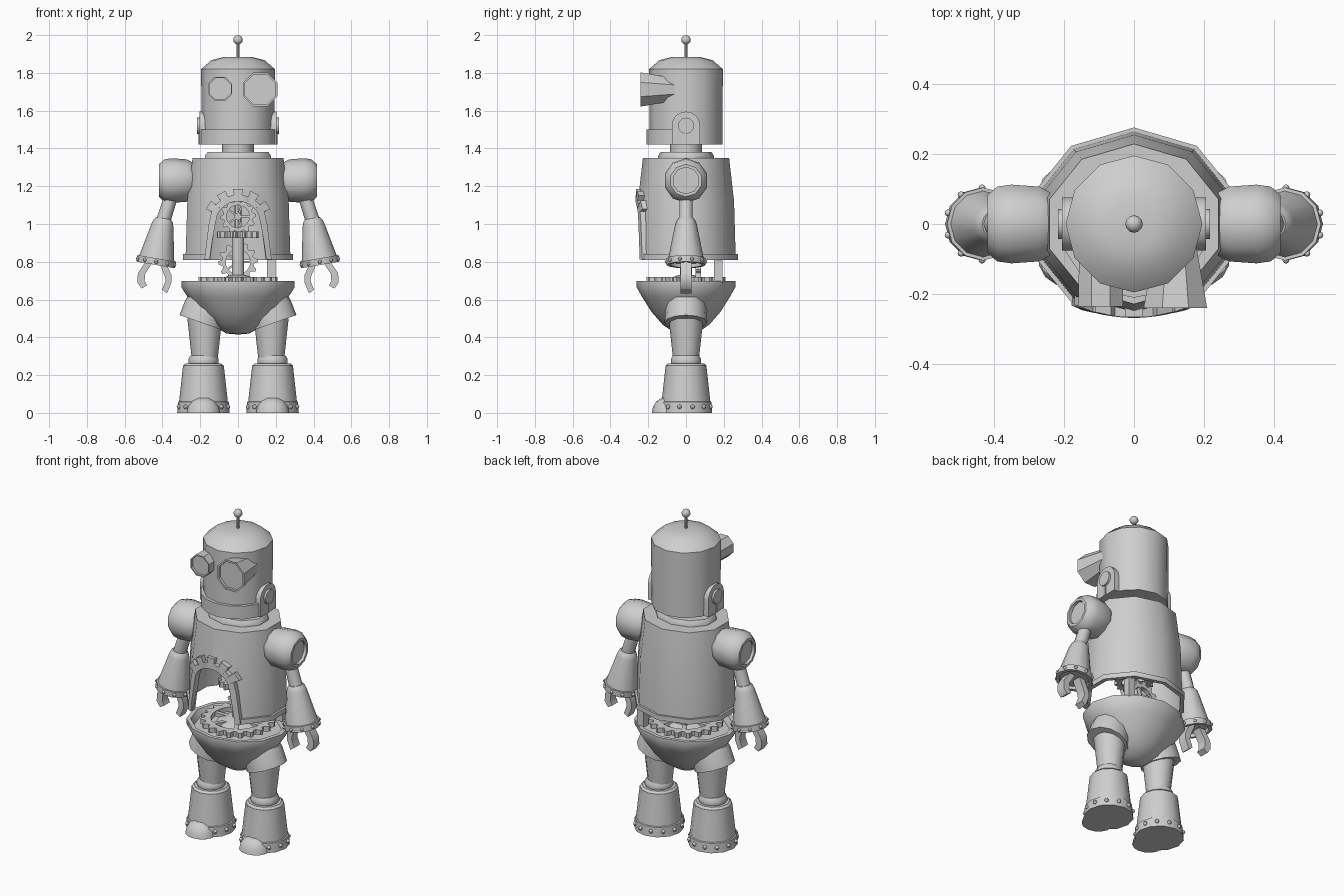
import bpy, bmesh, math
from mathutils import Vector, Matrix

if "Cube" in bpy.data.objects:
    bpy.data.objects.remove(bpy.data.objects["Cube"])

GREY = bpy.data.materials.new("grey_metal")
GREY.diffuse_color = (0.62, 0.62, 0.62, 1)
GREY.use_nodes = True
GREY.node_tree.nodes["Principled BSDF"].inputs["Base Color"].default_value = GREY.diffuse_color


def finish(name, bm, matrix=None):
    if matrix:
        bm.transform(matrix)
    bmesh.ops.recalc_face_normals(bm, faces=bm.faces)
    me = bpy.data.meshes.new(name)
    bm.to_mesh(me)
    bm.free()
    me.materials.append(GREY)
    ob = bpy.data.objects.new(name, me)
    bpy.context.collection.objects.link(ob)
    return ob


def place(loc, axis, scale=(1, 1, 1)):
    rot = Vector(axis).to_track_quat('Z', 'Y').to_matrix().to_4x4()
    if tuple(axis) == (0, 0, 1):
        rot = Matrix()
    return Matrix.Translation(loc) @ rot @ Matrix.Diagonal((*scale, 1))


def lathe(name, prof, n=16, loc=(0, 0, 0), axis=(0, 0, 1), scale=(1, 1, 1), start=90, arc=360):
    """Spin a closed (radius, height) profile around an axis."""
    bm = bmesh.new()
    full = arc == 360
    cols = n if full else n + 1
    rings = []
    for r, h in prof:
        if r < 1e-5:
            rings.append([bm.verts.new((0, 0, h))] * cols)
        else:
            a = [math.radians(start + arc * i / n) for i in range(cols)]
            rings.append([bm.verts.new((r * math.cos(t), r * math.sin(t), h)) for t in a])
    for k in range(len(prof)):
        p, q = rings[k], rings[(k + 1) % len(prof)]
        for i in range(n):
            j = (i + 1) % cols
            vs = list(dict.fromkeys((p[i], p[j], q[j], q[i])))
            if len(vs) > 2:
                bm.faces.new(vs)
    if not full:
        for c in (0, -1):
            bm.faces.new([r[c] for r in rings])
    return finish(name, bm, place(loc, axis, scale))


def solid(name, prof, *args, **kw):
    return lathe(name, [(0, prof[0][1])] + prof + [(0, prof[-1][1])], *args, **kw)


def ball(name, loc, r, scale=(1, 1, 1), u=12, v=8):
    bm = bmesh.new()
    bmesh.ops.create_uvsphere(bm, u_segments=u, v_segments=v, radius=r)
    return finish(name, bm, place(loc, (0, 0, 1), scale))


def plate(name, pts, y0, y1):
    """Extrude an (x, z) outline along y."""
    bm = bmesh.new()
    a = [bm.verts.new((x, y0, z)) for x, z in pts]
    b = [bm.verts.new((x, y1, z)) for x, z in pts]
    bm.faces.new(a)
    bm.faces.new(b)
    for i in range(len(a)):
        j = (i + 1) % len(a)
        bm.faces.new((a[i], a[j], b[j], b[i]))
    return finish(name, bm)


def box(name, loc, size):
    bm = bmesh.new()
    bmesh.ops.create_cube(bm, size=1)
    return finish(name, bm, place(loc, (0, 0, 1), size))


def gear(name, teeth, r_out, r_root, r_in, thick, loc, axis=(0, 0, 1), spokes=6):
    bm = bmesh.new()
    n = teeth * 4
    cols = []
    for i in range(n):
        t = 2 * math.pi * i / n
        ro = r_out if i % 4 < 2 else r_root
        cols.append([bm.verts.new((r * math.cos(t), r * math.sin(t), h)) for r, h in
                     ((r_in, 0), (ro, 0), (ro, thick), (r_in, thick))])
    for i in range(n):
        p, q = cols[i], cols[(i + 1) % n]
        for k in range(4):
            m = (k + 1) % 4
            bm.faces.new((p[k], q[k], q[m], p[m]))
    for i in range(spokes):
        m = (Matrix.Rotation(2 * math.pi * i / spokes, 4, 'Z') @
             Matrix.Translation((r_in * .52, 0, thick / 2)) @
             Matrix.Diagonal((r_in * 1.0, r_in * .16, thick * .8, 1)))
        bmesh.ops.create_cube(bm, size=1, matrix=m)
    bmesh.ops.create_cone(bm, cap_ends=True, segments=12, radius1=r_in * .3, radius2=r_in * .3,
                          depth=thick * 1.3, matrix=Matrix.Translation((0, 0, thick / 2)))
    return finish(name, bm, place(loc, axis))


# Head, jaw band, neck, antenna
solid("head", [(.193, 1.42), (.195, 1.82), (.14, 1.868), (.07, 1.885)], 12)
lathe("jaw_band", [(.18, 1.42), (.21, 1.42), (.21, 1.5), (.18, 1.5)], 8, start=180, arc=180)
solid("neck", [(.085, 1.34), (.085, 1.43)], 12)
solid("antenna_rod", [(.008, 1.88), (.008, 1.96)], 8)
ball("antenna_ball", (0, 0, 1.975), .025)


# Eyes: tubes with recessed lenses
def eye(name, x, z, y, r0, r1, length):
    solid(name, [(r0, 0), (r1, length), (r1 * .89, length), (r1 * .89, length - .015)],
          8, (x, y, z), (0, -1, 0), start=22.5)


eye("small_eye", -.095, 1.715, -.04, .066, .069, .195)
eye("large_eye", .118, 1.712, -.04, .06, .098, .2)

# Ears
for s in (-1, 1):
    arch = [(.075 * math.cos(math.pi * i / 10), 1.52 + .075 * math.sin(math.pi * i / 10)) for i in range(11)]
    ear = plate("ear_plate", arch + [(-.075, 1.42), (.075, 1.42)], .17, .205)
    ear.data.transform(Matrix.Rotation(-s * math.pi / 2, 4, 'Z'))
    solid("ear_disc", [(.043, 0), (.043, .03)], 12, (s * .187, 0, 1.52), (s, 0, 0))

# Torso shell with arched opening
torso = lathe("torso", [(1, .81), (1, .84), (.955, .84), (.925, 1.12), (.83, 1.35), (0, 1.35),
                        (0, 1.325), (.79, 1.325), (.885, 1.12), (.915, .81)],
              10, scale=(.305, .275, 1))
ARCH_Z = 1.0
arch = [(.122 * math.cos(math.pi * i / 12), ARCH_Z + .122 * math.sin(math.pi * i / 12)) for i in range(13)]
cutter = plate("arch_cutter", [(-.155, .75), (.155, .75)] + arch, -.5, -.08)
cut = torso.modifiers.new("arch", 'BOOLEAN')
cut.object, cut.operation, cut.solver = cutter, 'DIFFERENCE', 'EXACT'
bpy.context.view_layer.objects.active = torso
bpy.ops.object.modifier_apply(modifier=cut.name)
bpy.data.objects.remove(cutter)
solid("collar", [(.185, 1.345), (.185, 1.36), (.168, 1.382)], 10, scale=(1, .8, 1))

# Toothed frame around the opening, following the curved chest
pairs = [((.15, .812), (.178, .812)), ((.136, .91), (.166, .91))]
steps = [(0, .155)]
for c in (33, 61.5, 90, 118.5, 147):
    steps += [(c - 8, .155), (c - 8.1 + .2, .188), (c + 7.9, .188), (c + 8, .155)]
for deg, r in steps + [(180, .155)]:
    c, s = math.cos(math.radians(deg)), math.sin(math.radians(deg))
    pairs.append(((.12 * c, ARCH_Z + .12 * s), (r * c, ARCH_Z + r * s)))
pairs += [((-a[0], a[1]), (-b[0], b[1])) for a, b in reversed(pairs[:2])]
bm = bmesh.new()
cols = []
for a, b in pairs:
    front = []
    for x, z in (a, b):
        y = -.275 * (.96 - .1 * (z - .81)) * math.sqrt(1 - (x / .32) ** 2) - .012
        front.append((x, y, z))
    back = [(x, y + .045, z) for x, y, z in reversed(front)]
    cols.append([bm.verts.new(v) for v in front + back])
for p, q in zip(cols, cols[1:]):
    for k in range(4):
        m = (k + 1) % 4
        bm.faces.new((p[k], q[k], q[m], p[m]))
bm.faces.new(cols[0])
bm.faces.new(cols[-1])
finish("arch_frame", bm)

# Clockwork inside
gear("base_gear", 20, .21, .185, .15, .03, (0, 0, .69))
solid("base_hub", [(.12, .7), (.04, .73)], 12)
solid("main_column", [(.032, .68), (.032, .94)], 12)
gear("middle_gear", 14, .11, .09, .07, .035, (0, 0, .925))
gear("upper_gear", 12, .095, .078, .06, .03, (0, -.03, 1.04), (0, -1, 0), 5)
gear("rear_gear", 12, .105, .085, .065, .03, (0, .08, .8), (0, -1, 0), 5)
solid("upper_shaft", [(.018, .94), (.018, 1.33)], 8)
box("rear_post", (.175, .17, .755), (.045, .045, .13))

# Pelvis bowl with sunken floor
lathe("pelvis", [(0, .415), (.06, .42), (.14, .465), (.21, .535), (.268, .615), (.3, .665), (.3, .697),
                 (.275, .697), (.255, .66), (0, .66)], 12, scale=(1, .87, 1))

for s in (-1, 1):
    # Legs
    solid("hip_cuff", [(.1, 0), (.11, .05), (.113, .135), (.09, .135)], 12,
          (s * .15, 0, .605), (s * .33, 0, -.94), (1, 1.08, 1))
    solid("thigh", [(.068, .28), (.092, .5)], 12, (s * .176, 0, 0))
    lx = s * .183
    solid("knee_ring", [(.07, .24), (.08, .265), (.08, .285), (.068, .305)], 12, (lx, 0, 0))
    solid("shin", [(.13, .05), (.108, .25)], 12, (lx, 0, 0))
    solid("shin_top_band", [(.107, .235), (.107, .25), (.095, .262)], 12, (lx, 0, 0))
    solid("foot_band", [(.139, 0), (.135, .058), (.128, .062)], 12, (lx, 0, 0))
    for i in range(12):
        t = math.radians(30 * i + 15)
        ball("foot_rivet", (lx + .134 * math.cos(t), .134 * math.sin(t), .032), .012, u=8, v=6)
    # Toe cap: upper half of a squashed ball
    toe = [(.09, 0)] + [(.09 * math.cos(math.radians(a)), .085 * math.sin(math.radians(a))) for a in (22, 45, 68)]
    solid("toe_cap", toe, 14, (lx, -.1, 0), scale=(1, .9, 1))

    # Arms
    solid("shoulder", [(.095, 0), (.112, .03), (.118, .11), (.112, .15), (.086, .178), (.07, .178), (.07, .16)],
          10, (s * .24, 0, 1.23), (s, 0, 0))
    solid("upper_arm", [(.036, 0), (.038, .18)], 10, (s * .35, 0, 1.16), (s * .3, 0, -.95))
    ax = Vector((s * .17, 0, -.985)).normalized()
    top = Vector((s * .396, 0, 1.015))
    solid("forearm", [(.04, -.015), (.052, 0), (.058, .02), (.094, .2), (.104, .2), (.104, .235), (.085, .235),
                      (.085, .215)], 12, top, ax)
    side = Vector((0, 1, 0)).cross(ax)
    for i in range(10):
        t = math.radians(36 * i + 18)
        ball("wrist_rivet", top + ax * .218 + .103 * (side * math.cos(t) + Vector((0, math.sin(t), 0))),
             .01, u=8, v=6)
    inner = [(.385, .8), (.352, .73), (.352, .69), (.376, .633), (.402, .652), (.383, .7), (.388, .725), (.42, .8)]
    outer = [(.45, .8), (.492, .735), (.494, .7), (.482, .675), (.51, .658), (.533, .69), (.53, .74), (.49, .8)]
    for nm, pts in (("inner_claw", inner), ("outer_claw", outer)):
        plate(nm, [(s * x, z) for x, z in pts], -.028, .028)

# Smooth shading with crisp edges
bpy.ops.object.select_all(action='SELECT')
bpy.context.view_layer.objects.active = torso
bpy.ops.object.shade_smooth_by_angle(angle=math.radians(40))
